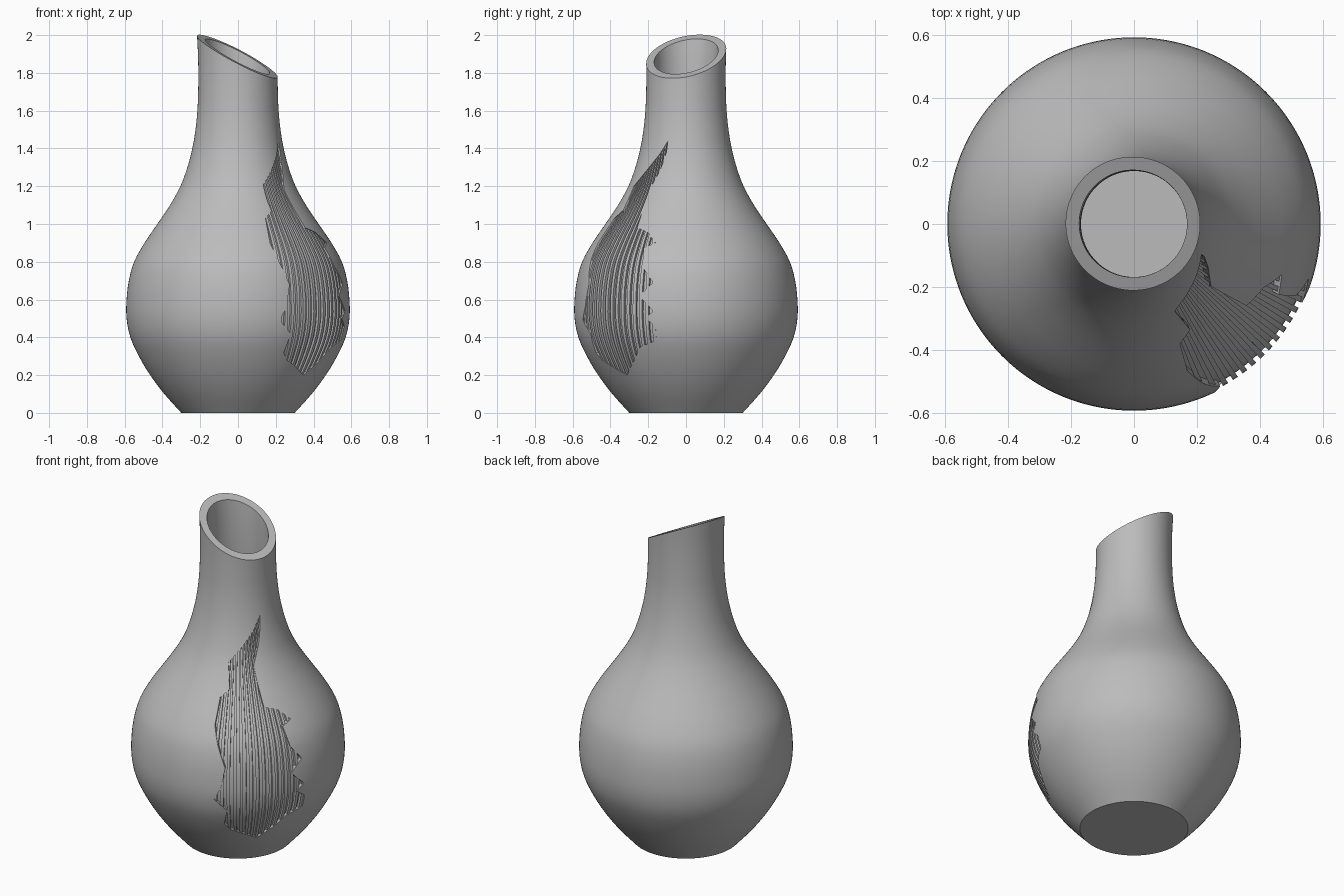
import bpy, bmesh, math
from mathutils import Vector
from mathutils.geometry import delaunay_2d_cdt

cube = bpy.data.objects.get("Cube")
if cube:
    bpy.data.objects.remove(cube, do_unlink=True)

SEGMENTS, ROWS, STEP, WALL = 200, 60, 0.1, 0.042
ROW = 2 / ROWS                       # height of one row of faces
TURN = math.tau / SEGMENTS           # angle of one column, also one rib or groove
COLS, BAND = range(-42, -5), range(5, 45)    # columns and rows around the chip
RIB_DEPTH, GROOVE_DEPTH = 0.006, 0.022
# Outer radius at every STEP of height, from the base up
RADII = [.30, .39, .465, .525, .57, .59, .59, .578, .55, .495, .427,
         .36, .305, .268, .242, .225, .215, .211, .21, .212, .217, .222]
# Chipped outline as (degrees round the body, height): up one side, down the other
OUTLINE = [(-42, .2), (-32, .28), (-26, .35), (-16, .385), (-16, .46), (-21.5, .5),
           (-17, .54), (-25, .62), (-17.5, .69), (-24, .77), (-26, .875), (-19, .9),
           (-26, .955), (-36, .98), (-37, 1.05), (-39, 1.18), (-30, 1.29), (-25, 1.38),
           (-24, 1.44), (-34, 1.37), (-65, 1.2), (-62, 1.07), (-69, 1.03), (-70, .9),
           (-67, .81), (-62, .68), (-64.5, .555), (-68, .49), (-61, .42), (-63, .32),
           (-60, .28)]
CHIP = [Vector((math.radians(a), z)) for a, z in OUTLINE]


def radius(z):
    """Smooth curve through the radius table."""
    i = max(0, min(int(z / STEP), len(RADII) - 2))
    t = z / STEP - i
    b, c = RADII[i], RADII[i + 1]
    a = RADII[i - 1] if i else 2 * b - c
    d = RADII[i + 2] if i + 2 < len(RADII) else 2 * c - b
    return b + t / 2 * (c - a + t * (2*a - 5*b + 4*c - d + t * (3*(b - c) + d - a)))


def wall_point(angle, z, depth):
    """Point on the body; the neck is sheared to end in a slanted mouth."""
    x, y = math.cos(angle), math.sin(angle)
    if z > 1.5:
        mouth = 1.887 + (radius(z) - depth) * (.18 * y - .5 * x)
        z = 1.5 + (z - 1.5) / .5 * (mouth - 1.5)
    r = radius(z) - depth
    return Vector((r * x, r * y, z))


def in_chip(p):
    inside = False
    for a, b in zip(CHIP, CHIP[1:] + CHIP[:1]):
        if (a.y > p.y) != (b.y > p.y):
            if p.x < a.x + (b.x - a.x) * (p.y - a.y) / (b.y - a.y):
                inside = not inside
    return inside


def add_rings(bm, first_row, depth):
    return [[bm.verts.new(wall_point(TURN * k, ROW * row, depth)) for k in range(SEGMENTS)]
            for row in range(first_row, ROWS + 1)]


def join_rings(bm, low, high, skip=()):
    for k in range(SEGMENTS):
        if k not in skip:
            n = (k + 1) % SEGMENTS
            bm.faces.new((low[k], low[n], high[n], high[k]))


def add_chipped_panel(bm):
    """Panel cut along the chip outline, with ribs and grooves sunk inside it."""
    points = [Vector((TURN * c, ROW * r)) for r in BAND for c in COLS]
    wide, tall = len(COLS), len(BAND)
    edges = [(r * wide + c, r * wide + c + 1) for r in range(tall) for c in range(wide - 1)]
    edges += [(r * wide + c, (r + 1) * wide + c) for r in range(tall - 1) for c in range(wide)]
    start, count = len(points), len(CHIP)
    edges += [(start + i, start + (i + 1) % count) for i in range(count)]
    flat, _, triangles = delaunay_2d_cdt(points + CHIP, edges, [], 0, 1e-6)[:3]

    corners, sides = {}, {}

    def corner(i, depth):
        if (i, depth) not in corners:
            corners[i, depth] = bm.verts.new(wall_point(flat[i].x, flat[i].y, depth))
        return corners[i, depth]

    for tri in triangles:
        middle = sum((flat[i] for i in tri), Vector((0, 0))) / len(tri)
        depth = 0
        if in_chip(middle):
            column = math.floor(middle.x / TURN)
            depth = GROOVE_DEPTH if column % 2 else RIB_DEPTH
        bm.faces.new([corner(i, depth) for i in tri])
        for i, j in zip(tri, list(tri[1:]) + [tri[0]]):
            sides[i, j] = depth
    # Upright steps wherever two depths meet
    for (i, j), depth in sides.items():
        other = sides.get((j, i), depth)
        if other > depth:
            bm.faces.new((corner(j, depth), corner(i, depth),
                          corner(i, other), corner(j, other)))


# Body: outer wall, hollow inside, flat base and slanted rim
bm = bmesh.new()
outer, inner = add_rings(bm, 0, 0), add_rings(bm, 2, WALL)
panel_columns = {c % SEGMENTS for c in COLS[:-1]}
for row in range(ROWS):
    join_rings(bm, outer[row], outer[row + 1], panel_columns if row in BAND[:-1] else ())
for low, high in zip(inner, inner[1:]):
    join_rings(bm, high, low)
join_rings(bm, outer[-1], inner[-1])
bm.faces.new(outer[0][::-1])
bm.faces.new(inner[0])
add_chipped_panel(bm)
bmesh.ops.remove_doubles(bm, verts=bm.verts[:], dist=1e-5)

grey = bpy.data.materials.new("plain grey")
grey.use_nodes = True
grey.diffuse_color = (.5, .5, .5, 1)
grey.node_tree.nodes["Principled BSDF"].inputs["Base Color"].default_value = (.5, .5, .5, 1)

mesh = bpy.data.meshes.new("vase_body")
bm.to_mesh(mesh)
bm.free()
mesh.materials.append(grey)
vase = bpy.data.objects.new("vase_body", mesh)
bpy.context.collection.objects.link(vase)
bpy.context.view_layer.objects.active = vase
vase.select_set(True)
bpy.ops.object.shade_smooth_by_angle(angle=math.radians(30))
